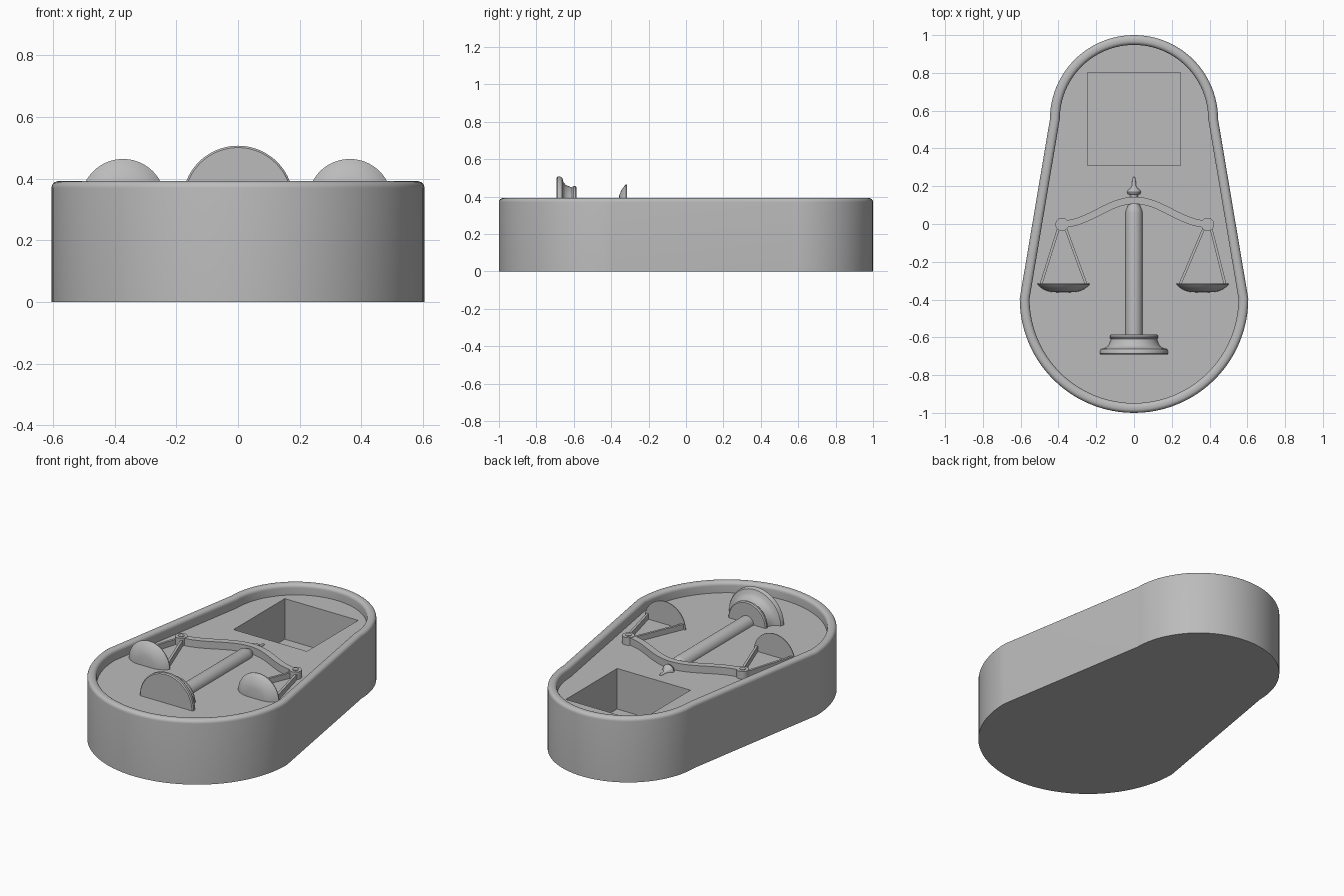
import bpy, bmesh
from math import sin, cos, pi
from mathutils import Vector

cube = bpy.data.objects.get("Cube")
if cube:
    bpy.data.objects.remove(cube, do_unlink=True)

FLOOR, RIM, RELIEF = 0.327, 0.392, 0.371

grey = bpy.data.materials.new("plain_grey")
grey.use_nodes = True
colour = (0.5, 0.5, 0.5, 1)
grey.diffuse_color = colour
grey.node_tree.nodes["Principled BSDF"].inputs["Base Color"].default_value = colour


def finish(name, bm):
    bmesh.ops.remove_doubles(bm, verts=bm.verts, dist=1e-5)
    bmesh.ops.recalc_face_normals(bm, faces=bm.faces)
    mesh = bpy.data.meshes.new(name)
    bm.to_mesh(mesh)
    bm.free()
    mesh.materials.append(grey)
    obj = bpy.data.objects.new(name, mesh)
    bpy.context.collection.objects.link(obj)
    bpy.ops.object.select_all(action='DESELECT')
    obj.select_set(True)
    bpy.context.view_layer.objects.active = obj
    bpy.ops.object.shade_smooth_by_angle(angle=0.6)
    return obj


def skin(bm, loops, closed=True):
    """Join consecutive loops of vertices with quads."""
    for a, b in zip(loops, loops[1:]):
        n = len(a)
        for i in range(n if closed else n - 1):
            j = (i + 1) % n
            bm.faces.new((a[i], a[j], b[j], b[i]))


def half_turned(name, x, profile, steps=40):
    """Half a lathe form lying on the floor; profile holds (radius, y)."""
    bm = bmesh.new()
    rows = []
    for r, y in profile:
        angles = [pi * i / steps for i in range(steps + 1)]
        rows.append([bm.verts.new((x + r * cos(a), y, FLOOR + r * sin(a))) for a in angles])
    skin(bm, rows, closed=False)
    return finish(name, bm)


def prism(name, points, top=RELIEF):
    bm = bmesh.new()
    loops = [[bm.verts.new((x, y, z)) for x, y in points] for z in (FLOOR - 0.004, top)]
    skin(bm, loops)
    for loop in loops:
        bm.faces.new(loop)
    return finish(name, bm)


def disc(name, x, y, r, top):
    return prism(name, [(x + r * cos(pi * i / 16), y + r * sin(pi * i / 16))
                        for i in range(32)], top)


def bar(name, start, end, width):
    a, b = Vector(start), Vector(end)
    side = (b - a).normalized().orthogonal() * width / 2
    return prism(name, [a + side, b + side, b - side, a - side], 0.36)


# Case: tapered tray outline, wide at the front and narrow at the back
def outline(inset, steps=48):
    pts = []
    for cy, r, start in ((0.555, 0.445, 0), (-0.395, 0.605, pi)):
        for i in range(steps + 1):
            a = start + pi * i / steps
            pts.append(((r - inset) * cos(a), cy + (r - inset) * sin(a)))
    return pts


wall, fillet = 0.052, 0.022
section = [(0, 0)]
arc = [pi / 2 * i / 6 for i in range(7)]
section += [(fillet * (1 - cos(a)), RIM - fillet * (1 - sin(a))) for a in arc]
section += [(wall - fillet * (1 - sin(a)), RIM - fillet * (1 - cos(a))) for a in arc]
section.append((wall, FLOOR))

bm = bmesh.new()
loops = [[bm.verts.new((x, y, z)) for x, y in outline(inset)] for inset, z in section]
skin(bm, loops)
bm.faces.new(loops[0])

# Square pocket sunk in the tray floor
corners = [(-0.247, 0.31), (0.247, 0.31), (0.247, 0.803), (-0.247, 0.803)]
pocket = [[bm.verts.new((x, y, z)) for x, y in corners] for z in (FLOOR, 0.08)]
skin(bm, pocket)
bm.faces.new(pocket[1])
edges = [bm.edges.get((loop[i - 1], loop[i]))
         for loop in (loops[-1], pocket[0]) for i in range(len(loop))]
bmesh.ops.triangle_fill(bm, use_beauty=True, edges=edges, normal=(0, 0, 1))
finish("case", bm)

# Scale stand: stepped foot, column and finial
half_turned("scale_foot", 0, [
    (0, -0.692), (0.174, -0.692), (0.18, -0.686), (0.18, -0.672), (0.174, -0.662),
    (0.15, -0.655), (0.135, -0.643), (0.127, -0.625), (0.122, -0.61),
    (0.128, -0.602), (0.128, -0.592), (0.122, -0.586), (0, -0.586)])
half_turned("scale_column", 0, [
    (0.045, -0.588), (0.045, 0.06), (0.042, 0.075), (0.034, 0.092), (0.028, 0.106), (0, 0.106)])
half_turned("scale_finial", 0, [
    (0.02, 0.14), (0.022, 0.155), (0.034, 0.16), (0.037, 0.17), (0.032, 0.18),
    (0.018, 0.19), (0.01, 0.203), (0.009, 0.235), (0.005, 0.247), (0, 0.25)])

# Arched beam
upper, lower = [], []
for i in range(49):
    t = i / 24 - 1
    centre = Vector((0.004 + 0.385 * t, 0.0625 * (1 + cos(pi * t))))
    normal = Vector((0.0625 * pi / 0.385 * sin(pi * t), 1)).normalized() * 0.019
    upper.append(centre + normal)
    lower.append(centre - normal)
prism("scale_beam", upper + lower[::-1])

# Beam ends, hangers and pans on each side
for label, side, end_x, pan_x in (("right", -1, 0.381, 0.373), ("left", 1, 0.389, 0.363)):
    ex, px = side * end_x, side * pan_x
    disc(label + "_beam_end", ex, -0.002, 0.035, RELIEF + 0.002)
    disc(label + "_pivot_pin", ex, -0.002, 0.017, RELIEF + 0.006)
    for part, shift in (("outer", 1), ("inner", -1)):
        bar(f"{label}_{part}_hanger", (ex + side * shift * 0.018, -0.02),
            (px + side * shift * 0.119, -0.318), 0.014)
    half_turned(label + "_pan", px, [
        (0, -0.316), (0.137, -0.316), (0.137, -0.321), (0.126, -0.332), (0.108, -0.345),
        (0.085, -0.355), (0.06, -0.361), (0, -0.362)])
